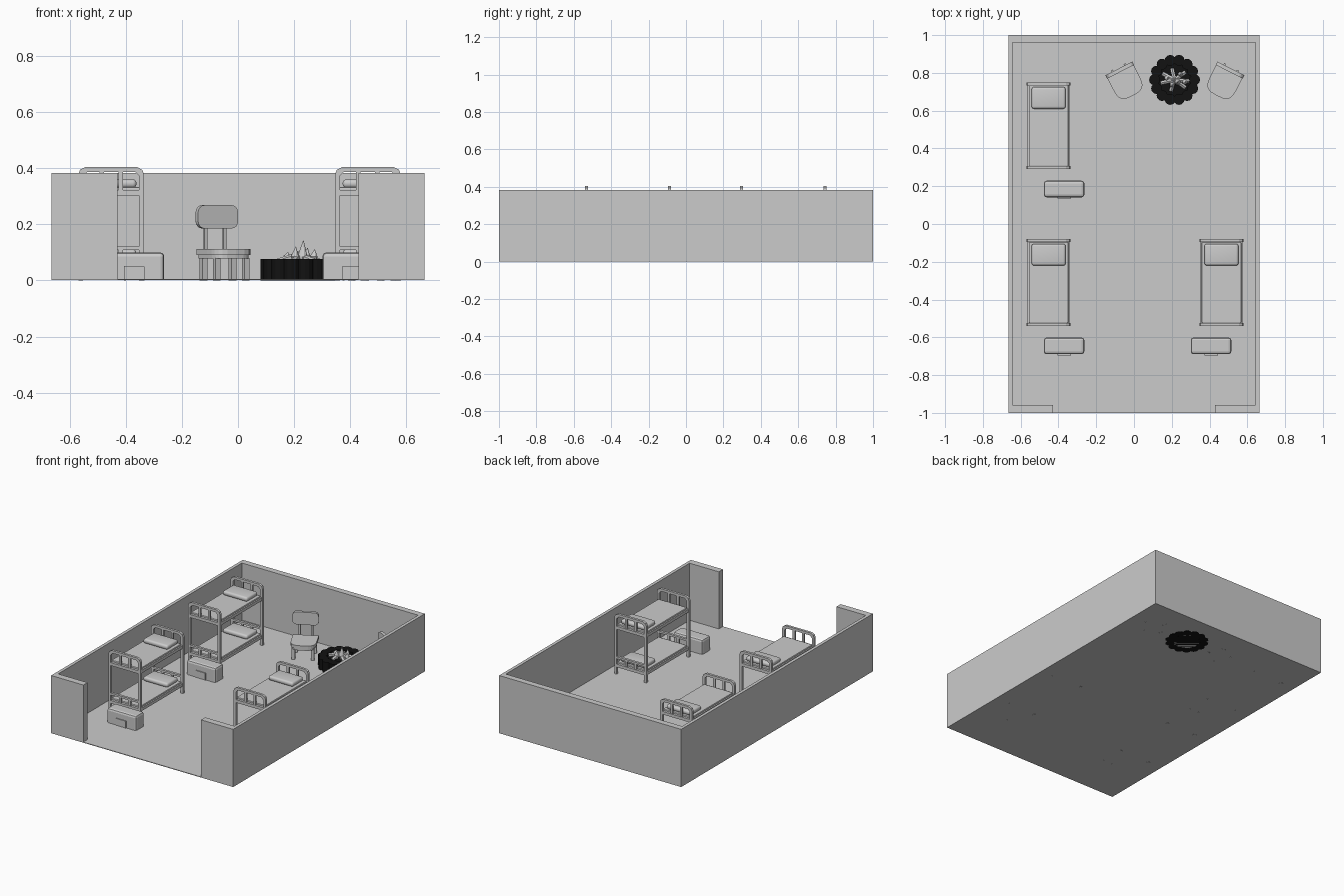
import bpy, bmesh, math, random
from mathutils import Matrix, Vector

old = bpy.data.objects.get("Cube")
if old:
    bpy.data.objects.remove(old, do_unlink=True)


def material(name, v):
    m = bpy.data.materials.new(name)
    m.use_nodes = True
    m.diffuse_color = (v, v, v, 1)
    m.node_tree.nodes["Principled BSDF"].inputs["Base Color"].default_value = (v, v, v, 1)
    return m


GREY = material("plain grey", 0.6)
BLACK = material("soot black", 0.006)


def finish(name, bm, mat=GREY, place=Matrix(), smooth=False):
    bm.transform(place)
    bmesh.ops.recalc_face_normals(bm, faces=bm.faces)
    me = bpy.data.meshes.new(name)
    bm.to_mesh(me)
    bm.free()
    me.materials.append(mat)
    ob = bpy.data.objects.new(name, me)
    bpy.context.collection.objects.link(ob)
    if smooth:
        bpy.ops.object.select_all(action="DESELECT")
        ob.select_set(True)
        bpy.context.view_layer.objects.active = ob
        bpy.ops.object.shade_smooth_by_angle()
    return ob


def box(name, lo, hi, place=Matrix(), bevel=0, segs=2, flat_base=False, smooth=False):
    """Box between two corners, optionally with rounded edges."""
    lo, hi = Vector(lo), Vector(hi)
    bm = bmesh.new()
    bmesh.ops.create_cube(bm, size=1)
    for v in bm.verts:
        v.co = (lo + hi) / 2 + v.co * (hi - lo)
    if bevel:
        edges = [e for e in bm.edges
                 if not (flat_base and all(v.co.z < lo.z + 1e-5 for v in e.verts))]
        bmesh.ops.bevel(bm, geom=edges, offset=bevel, segments=segs, profile=0.5, affect="EDGES")
    return finish(name, bm, place=place, smooth=smooth)


def prism(name, pts, axis, start, end, place=Matrix(), mat=GREY):
    """Outline extruded along y (points are x, z) or z (points are x, y)."""
    bm = bmesh.new()
    put = (lambda p: (p[0], start, p[1])) if axis == "y" else (lambda p: (p[0], p[1], start))
    f = bm.faces.new([bm.verts.new(put(p)) for p in pts])
    ext = bmesh.ops.extrude_face_region(bm, geom=[f])["geom"]
    d = end - start
    bmesh.ops.translate(bm, verts=[g for g in ext if isinstance(g, bmesh.types.BMVert)],
                        vec=(0, d, 0) if axis == "y" else (0, 0, d))
    return finish(name, bm, mat, place)


def cone(name, p, q, r1, r2, sides=8, place=Matrix(), mat=GREY, smooth=False):
    """Round or tapered bar from p to q."""
    p, q = Vector(p), Vector(q)
    bm = bmesh.new()
    bmesh.ops.create_cone(bm, cap_ends=True, segments=sides, radius1=r1, radius2=r2,
                          depth=(q - p).length)
    turn = (q - p).to_track_quat("Z", "Y").to_matrix().to_4x4()
    return finish(name, bm, mat, place @ Matrix.Translation((p + q) / 2) @ turn, smooth)


# Room shell, open in the middle of the front
H, W = 0.382, 0.665
box("floor", (-W, -1, 0.001), (W, 1, 0.005))
box("back_wall", (-W, 0.96, 0.001), (W, 1, H))
for s, side in ((-1, "right"), (1, "left")):
    x0, x1 = sorted((s * W, s * (W - 0.021)))
    box(side + "_wall", (x0, -1, 0.001), (x1, 0.96, H))
    x0, x1 = sorted((s * (W - 0.021), s * 0.43))
    box(side + "_front_wall", (x0, -1, 0.001), (x1, -0.957, H))


def arch(w, h, t, c):
    """Bed end outline: two posts joined by a top rail with cut corners."""
    half = [(w, 0), (w, h - c), (w - c * 0.25, h - c * 0.4), (w - c, h)]
    inner = [(w - t - c * 0.6, h - t), (w - t, h - t - c * 0.6), (w - t, 0)]
    left = [(-x, z) for x, z in half]
    right = half[::-1]
    return left + right + inner[::-1] + [(-x, z) for x, z in inner]


def bunk_bed(x, y):
    m = Matrix.Translation((x, y, 0))
    w, d, t = 0.117, 0.23, 0.016
    for s, end in ((-1, "foot"), (1, "head")):
        y0, y1 = sorted((s * d, s * (d - t)))
        prism("bed_%s_frame" % end, arch(w, 0.404, 0.017, 0.025), "y", y0, y1, m)
        for z0, z1 in ((0.052, 0.072), (0.108, 0.121), (0.302, 0.322)):
            box("bed_%s_rail" % end, (-w + t, y0, z0), (w - t, y1, z1), m)
        for bx in (-0.034, 0.034):
            for z0, z1 in ((0.07, 0.11), (0.32, 0.39)):
                box("bed_%s_bar" % end, (bx - 0.008, y0 + 0.003, z0),
                    (bx + 0.008, y1 - 0.003, z1), m)
    for z in (0.052, 0.302):
        for s in (-1, 1):
            x0, x1 = sorted((s * (w - 0.003), s * (w - 0.013)))
            box("bed_side_rail", (x0, -d + t, z), (x1, d - t, z + 0.02), m)
        box("mattress", (-w + 0.012, -d + t, z + 0.004), (w - 0.012, d - t, z + 0.03), m, bevel=0.004)
        box("pillow", (-0.09, 0.09, z + 0.028), (0.09, 0.205, z + 0.058), m,
            bevel=0.013, segs=4, smooth=True)


def chest(x, y):
    m = Matrix.Translation((x, y, 0))
    box("storage_chest", (-0.107, -0.044, 0.001), (0.107, 0.044, 0.1), m,
        bevel=0.014, segs=2, flat_base=True)
    # Raised frame and plate on the front
    prism("chest_latch_frame", arch(0.036, 0.052, 0.007, 0.002), "y", -0.05, -0.043, m)
    box("chest_latch_plate", (-0.029, -0.047, 0.001), (0.029, -0.043, 0.045), m)


for bx, by in ((-0.452, 0.52), (-0.452, -0.31), (0.463, -0.31)):
    bunk_bed(bx, by)
    chest(bx + (0.082 if bx < 0 else -0.055), by - 0.335)


def chair(x, y, angle):
    m = Matrix.Translation((x, y, 0)) @ Matrix.Rotation(math.radians(angle), 4, "Z")
    # Seat with a straight back edge and a rounded front
    w, d = 0.078, 0.072
    pts = [(w, d), (-w, d)]
    for i in range(13):
        a = math.pi * (1 + i / 12)
        c, s = math.cos(a), math.sin(a)
        pts.append((w * math.copysign(abs(c) ** 0.6, c), -0.01 - 0.075 * abs(s) ** 0.7))
    prism("chair_seat", pts, "z", 0.09, 0.112, m)
    prism("chair_seat_trim", [(px * 0.93, py * 0.93) for px, py in pts], "z", 0.078, 0.09, m)
    for lx in (-0.058, 0.058):
        for ly in (-0.045, 0.058):
            box("chair_leg", (lx - 0.01, ly - 0.01, 0), (lx + 0.01, ly + 0.01, 0.08), m)
    for px in (-0.038, 0.038):
        box("chair_back_post", (px - 0.006, 0.076, 0.085), (px + 0.006, 0.086, 0.23), m)
    # Rounded backrest
    r, bw, z0, z1 = 0.026, 0.08, 0.185, 0.268
    back = []
    for cx, cz, a0 in ((bw - r, z1 - r, 0), (r - bw, z1 - r, 90),
                       (r - bw, z0 + r, 180), (bw - r, z0 + r, 270)):
        for i in range(5):
            a = math.radians(a0 + i * 22.5)
            back.append((cx + r * math.cos(a), cz + r * math.sin(a)))
    prism("chair_backrest", back, "y", 0.057, 0.077, m)


chair(-0.045, 0.755, 27)
chair(0.478, 0.755, -27)

# Fire pit: ring of dark stones with logs and flames inside
PIT = Matrix.Translation((0.215, 0.763, 0))
N = 14
for i in range(N):
    a = math.tau * i / N
    c = (0.106 * math.cos(a), 0.106 * math.sin(a))
    cone("pit_stone", (*c, 0), (*c, 0.076), 0.029, 0.029, 12, PIT, BLACK)
cone("pit_ash", (0, 0, 0.001), (0, 0, 0.06), 0.1, 0.1, 24, PIT, BLACK)

random.seed(4)
for i in range(7):
    a = math.tau * i / 7 + random.uniform(-0.2, 0.2)
    d = Vector((math.cos(a), math.sin(a) * 0.8, 0))
    cone("fire_log", d * 0.075 + Vector((0, 0, 0.066)), d * -0.01 + Vector((0, 0, 0.092)),
         0.012, 0.012, 6, PIT)
for fx, fy, top, r in ((0.015, -0.01, 0.142, 0.018), (-0.012, -0.025, 0.12, 0.014),
                       (0.055, -0.01, 0.11, 0.014), (-0.04, 0.01, 0.1, 0.013),
                       (0.03, 0.03, 0.115, 0.013)):
    z = 0.085
    cone("flame_base", (fx, fy, 0.062), (fx, fy, z), r * 0.7, r, 10, PIT, smooth=True)
    cone("flame_tip", (fx, fy, z), (fx + 0.003, fy, top), r, 0.001, 10, PIT, smooth=True)
